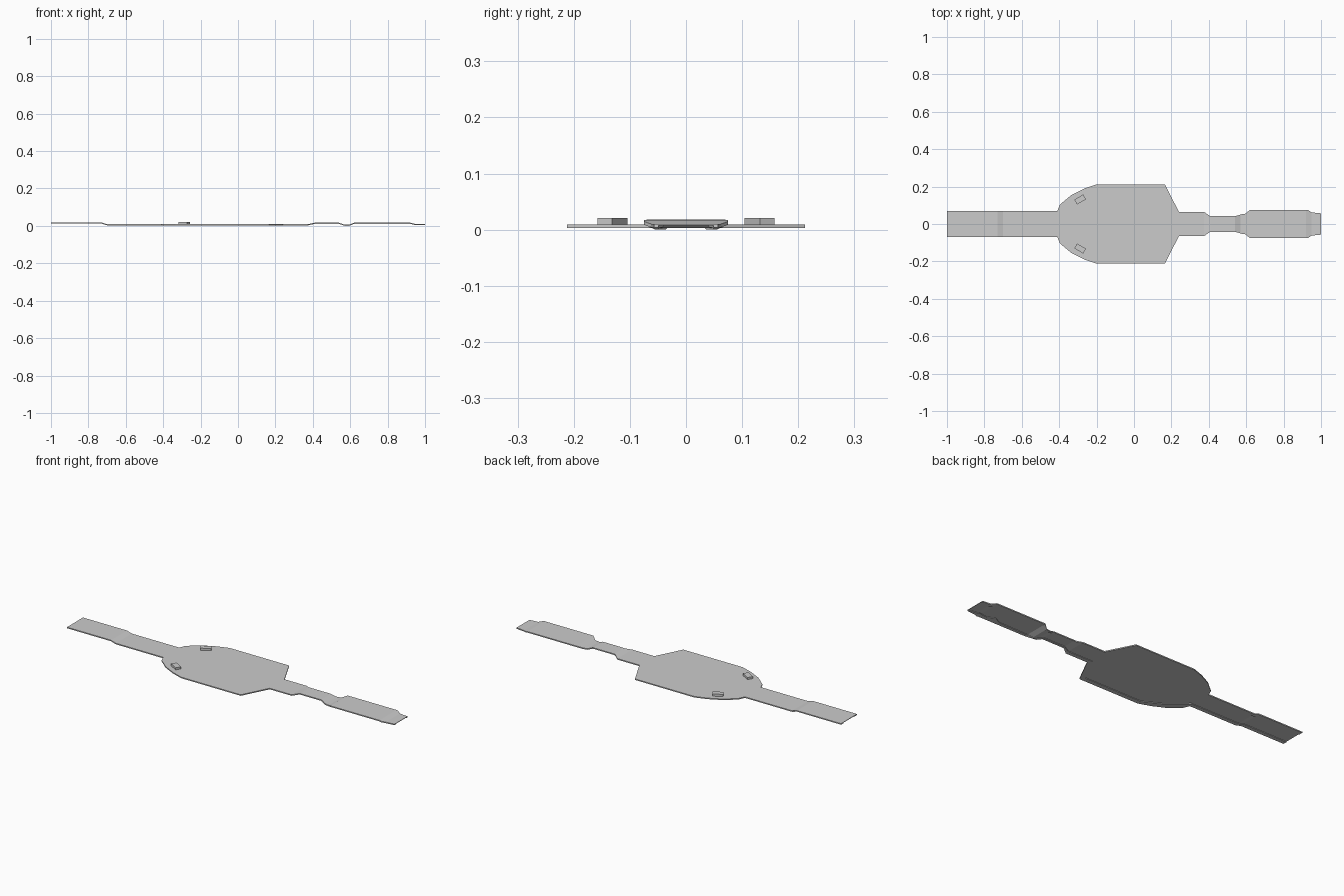
import bpy, bmesh, math

if "Cube" in bpy.data.objects:
    bpy.data.objects.remove(bpy.data.objects["Cube"])

# Half-width of the outer edge and of the inner panel along x
OUTER = [(-1, .07), (-.41, .07), (-.395, .105), (-.335, .155), (-.265, .19), (-.2, .212),
         (.165, .212), (.24, .065), (.375, .065), (.405, .043), (.545, .043),
         (.575, .052), (.595, .055), (.62, .075), (.93, .075), (.95, .062), (1, .057)]
INNER = [(-1, .048), (-.40, .048), (-.37, .075), (-.3, .135), (-.2, .187), (.15, .187),
         (.225, .043), (.38, .043), (.41, .03), (.545, .03), (.575, .037), (.62, .058),
         (.8, .055), (.84, .035), (.88, .052), (.91, .05), (.94, .04), (1, .05)]
# Height of the top surface along x
TOP = [(-1, .019), (-.73, .019), (-.70, .01), (.375, .01), (.41, .018), (.54, .018),
       (.57, .007), (.595, .007), (.62, .018), (.92, .018), (.95, .011), (1, .011)]
RIM = .006      # rim depth
SHEET = .003    # thickness of the panel inside the rim


def at(table, x):
    for (x0, v0), (x1, v1) in zip(table, table[1:]):
        if x <= x1:
            return v0 + (v1 - v0) * (x - x0) / (x1 - x0)
    return table[-1][1]


def make(name, bm):
    bmesh.ops.recalc_face_normals(bm, faces=bm.faces)
    me = bpy.data.meshes.new(name)
    bm.to_mesh(me)
    bm.free()
    ob = bpy.data.objects.new(name, me)
    bpy.context.collection.objects.link(ob)
    return ob


# Plate: one section lofted along x, with a rim around a recessed underside
bm = bmesh.new()
rings = []
for x in sorted({p[0] for p in OUTER + INNER + TOP}):
    o, z = at(OUTER, x), at(TOP, x)
    i = min(at(INNER, x), o - .008)
    lo, mid = max(z - RIM, 0), z - SHEET
    section = [(-o, z), (-i, z), (i, z), (o, z), (o, lo), (i, lo),
               (i, mid), (-i, mid), (-i, lo), (-o, lo)]
    rings.append([bm.verts.new((x, y, h)) for y, h in section])
for a, b in zip(rings, rings[1:]):
    for k in range(10):
        j = (k + 1) % 10
        bm.faces.new((a[k], a[j], b[j], b[k]))
for r in (rings[0], rings[-1]):
    bm.faces.new(r)
# settle the lowest edge on the ground
low = min(v.co.z for v in bm.verts)
for v in bm.verts:
    v.co.z -= low
make("track_plate", bm)

# Two angled blocks standing on the wide area
for s, side in ((1, "back"), (-1, "front")):
    bpy.ops.mesh.primitive_cube_add(size=1, location=(-.288, s * .131, .015),
                                    rotation=(0, 0, s * math.radians(30)))
    block = bpy.context.object
    block.name = "block_" + side
    block.scale = (.055, .03, .012)
